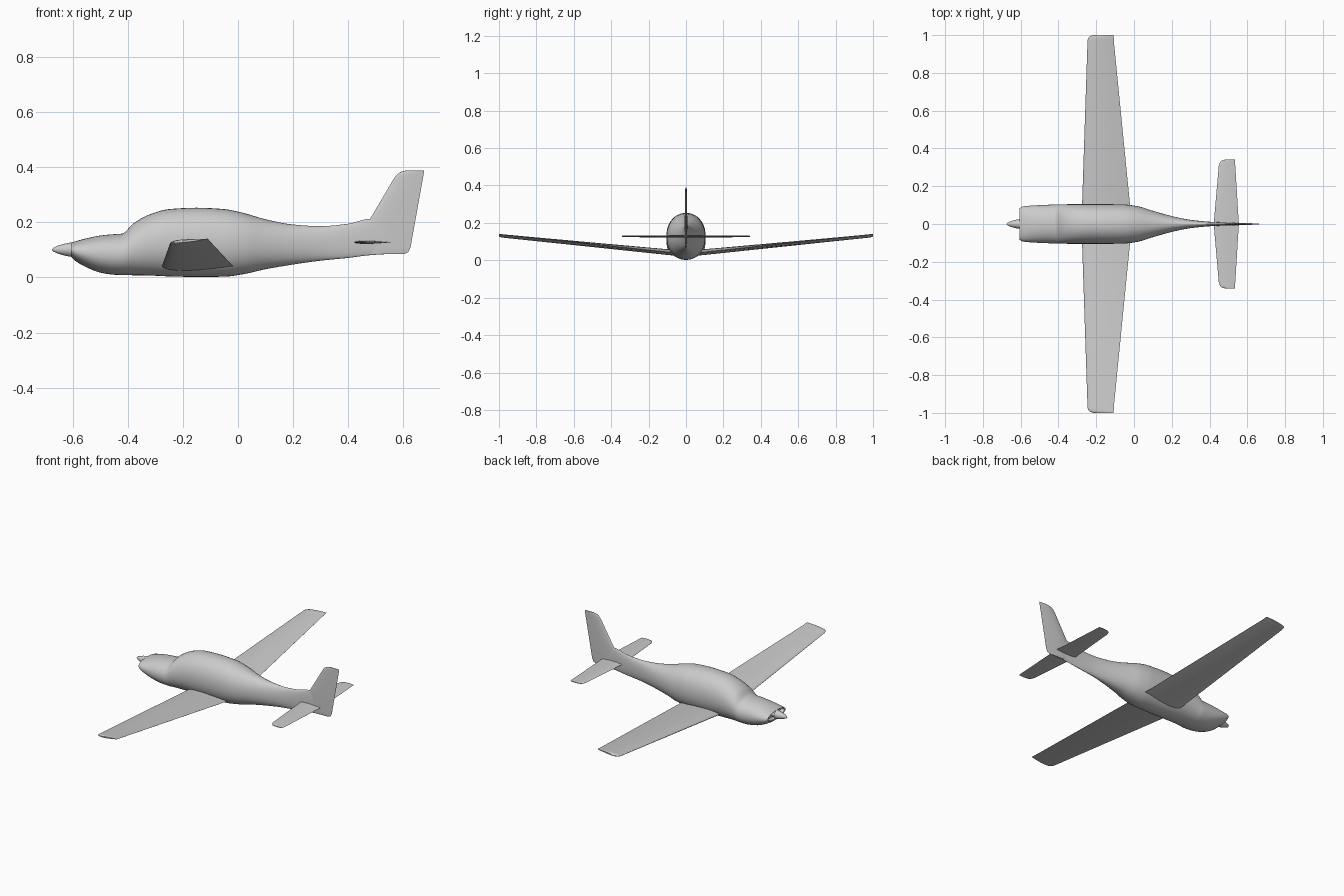
import bpy, bmesh, math
from mathutils import Vector

default = bpy.data.objects.get("Cube")
if default:
    bpy.data.objects.remove(default, do_unlink=True)

GREY = (0.6, 0.6, 0.6, 1)
paint = bpy.data.materials.new("grey_paint")
paint.use_nodes = True
paint.diffuse_color = GREY
paint.node_tree.nodes["Principled BSDF"].inputs["Base Color"].default_value = GREY


def loft(name, rings, angle=35):
    """Skin a list of closed rings, cap both ends and shade by angle."""
    bm = bmesh.new()
    rows = [[bm.verts.new(p) for p in ring] for ring in rings]
    count = len(rows[0])
    for a, b in zip(rows, rows[1:]):
        for i in range(count):
            j = (i + 1) % count
            bm.faces.new((a[i], a[j], b[j], b[i]))
    bm.faces.new(rows[0])
    bm.faces.new(rows[-1])
    bmesh.ops.recalc_face_normals(bm, faces=bm.faces)
    mesh = bpy.data.meshes.new(name)
    bm.to_mesh(mesh)
    bm.free()
    mesh.materials.append(paint)
    obj = bpy.data.objects.new(name, mesh)
    bpy.context.collection.objects.link(obj)
    bpy.ops.object.select_all(action="DESELECT")
    obj.select_set(True)
    bpy.context.view_layer.objects.active = obj
    bpy.ops.object.shade_smooth_by_angle(angle=math.radians(angle))
    return obj


def refine(stations, steps=4):
    """Smooth the stations with slopes limited so that nothing overshoots."""
    def slope(a, b, c, k):
        left = (b[k] - a[k]) / (b[0] - a[0])
        right = (c[k] - b[k]) / (c[0] - b[0])
        return 0 if left * right <= 0 else 2 * left * right / (left + right)

    n = len(stations)
    result = []
    for i in range(n - 1):
        p, q = stations[i], stations[i + 1]
        h = q[0] - p[0]
        for s in range(steps):
            t = s / steps
            row = [p[0] + h * t]
            for k in range(1, len(p)):
                line = (q[k] - p[k]) / h
                m0 = slope(stations[i - 1], p, q, k) if i else line
                m1 = slope(p, q, stations[i + 2], k) if i + 2 < n else line
                row.append((2*t**3 - 3*t**2 + 1) * p[k] + (t**3 - 2*t**2 + t) * h * m0
                           + (3*t**2 - 2*t**3) * q[k] + (t**3 - t**2) * h * m1)
            result.append(row)
    return result + [list(stations[-1])]


def oval(x, half_width, low, high, sides=40, power=0.94):
    """Slightly squared ellipse across the x axis."""
    mid, half = (low + high) / 2, (high - low) / 2
    ring = []
    for i in range(sides):
        a = math.tau * i / sides
        c, s = math.cos(a), math.sin(a)
        ring.append(Vector((x, half_width * math.copysign(abs(c) ** power, c),
                            mid + half * math.copysign(abs(s) ** power, s))))
    return ring


def airfoil(lead, trail, thick, place, n=12):
    """Symmetric section from lead to trail; place(x, offset, u) gives the point."""
    us = [(1 - math.cos(math.pi * i / n)) / 2 for i in range(n + 1)]

    def height(u):
        return thick * 5 * (0.2969 * u**0.5 - 0.126*u - 0.3516*u**2 + 0.2843*u**3 - 0.1015*u**4)

    path = [(u, height(u)) for u in reversed(us)] + [(u, -height(u)) for u in us[1:]]
    return [place(lead + (trail - lead) * u, h, u) for u, h in path]


# Fuselage: x, half width, bottom, top
body = [
    (-0.605, 0.084, 0.074, 0.126), (-0.59, 0.092, 0.06, 0.131),
    (-0.55, 0.097, 0.037, 0.142), (-0.5, 0.1, 0.018, 0.152),
    (-0.45, 0.102, 0.01, 0.157), (-0.42, 0.103, 0.009, 0.159),
    (-0.38, 0.104, 0.008, 0.196), (-0.32, 0.105, 0.007, 0.229),
    (-0.25, 0.105, 0.004, 0.248), (-0.15, 0.105, 0.002, 0.253),
    (-0.05, 0.103, 0.003, 0.248), (0.02, 0.094, 0.012, 0.234),
    (0.1, 0.07, 0.03, 0.211), (0.2, 0.042, 0.047, 0.192),
    (0.3, 0.022, 0.061, 0.186), (0.4, 0.012, 0.071, 0.195),
    (0.48, 0.008, 0.081, 0.213), (0.6, 0.003, 0.088, 0.2),
]
# The cowl mouth is a shallow recess behind the front lip
mouth = [oval(-0.58, 0.072, 0.08, 0.12), oval(-0.602, 0.077, 0.078, 0.122)]
loft("fuselage", mouth + [oval(*row) for row in refine(body)])

# Spinner and its shaft: x, radius
spinner = [(-0.675, 0.001), (-0.67, 0.007), (-0.655, 0.014), (-0.635, 0.02),
           (-0.612, 0.025), (-0.604, 0.025), (-0.604, 0.018), (-0.57, 0.018)]
loft("spinner", [oval(x, r, 0.101 - r, 0.101 + r, 24, 1) for x, r in spinner])


def flying_surface(name, half):
    """Loft both sides from rows of span, lead, trail, height, twist, thickness."""
    both = [(-row[0], *row[1:]) for row in reversed(half)] + half[1:]
    rings = []
    for y, lead, trail, z, twist, thick in both:
        rings.append(airfoil(lead, trail, thick, lambda x, h, u:
                             Vector((x, y, z + h + twist * (u - 0.5)))))
    return loft(name, rings)


# Wings with dihedral and a rounded front tip corner
flying_surface("wings", [
    (0, -0.278, -0.01, 0.036, 0, 0.034),
    (0.1, -0.275, -0.021, 0.044, 0, 0.031),
    (0.97, -0.246, -0.107, 0.131, 0.012, 0.015),
    (0.985, -0.243, -0.107, 0.133, 0.012, 0.014),
    (0.995, -0.233, -0.108, 0.134, 0.012, 0.012),
    (1.0, -0.21, -0.11, 0.135, 0.011, 0.008),
])

# Horizontal tail
flying_surface("tailplane", [
    (0, 0.422, 0.555, 0.128, 0, 0.013),
    (0.31, 0.449, 0.536, 0.128, 0, 0.009),
    (0.33, 0.457, 0.535, 0.128, 0, 0.008),
    (0.338, 0.468, 0.534, 0.128, 0, 0.007),
    (0.342, 0.49, 0.533, 0.128, 0, 0.004),
])

# Vertical fin and rudder: height, lead, trail, thickness
fin = [(0.086, 0.47, 0.605, 0.009), (0.092, 0.47, 0.617, 0.011),
       (0.11, 0.47, 0.626, 0.013), (0.205, 0.474, 0.643, 0.014),
       (0.222, 0.485, 0.646, 0.014), (0.355, 0.563, 0.67, 0.01),
       (0.372, 0.575, 0.673, 0.009), (0.383, 0.59, 0.675, 0.008),
       (0.388, 0.61, 0.675, 0.005)]
loft("tail_fin", [airfoil(lead, trail, thick, lambda x, h, u: Vector((x, h, z)))
                  for z, lead, trail, thick in fin])
